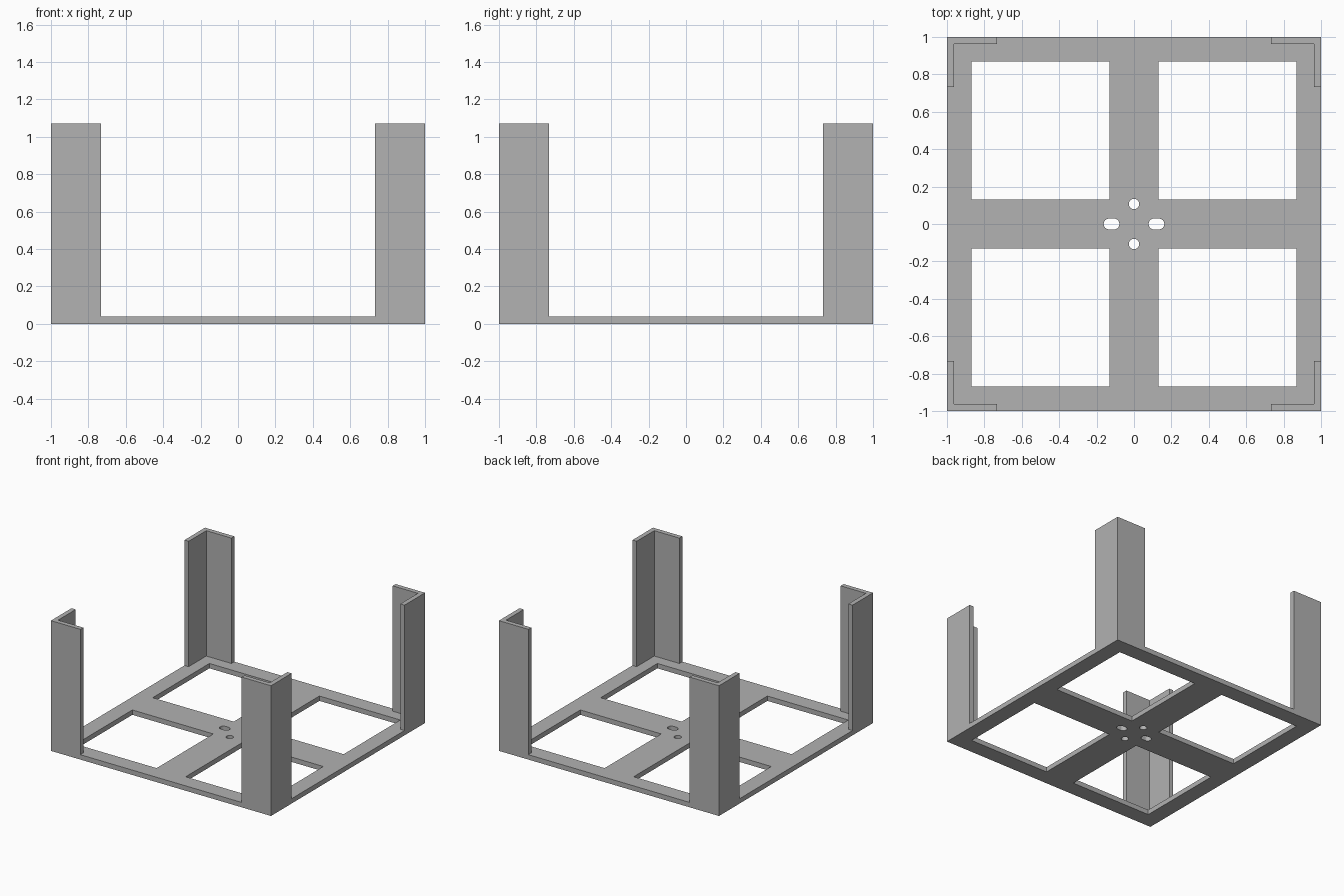
import bpy
import bmesh
from math import cos, sin, pi

if "Cube" in bpy.data.objects:
    bpy.data.objects.remove(bpy.data.objects["Cube"], do_unlink=True)

HALF = 1.0        # half width of the frame
BASE = 0.04       # base plate thickness
HEIGHT = 1.07     # overall height
LEG = 0.267       # width of each corner post flange
WALL = 0.038      # flange thickness
BAR = 0.132       # half width of the cross, and width of the rim

grey = bpy.data.materials.new("plain grey")
grey.use_nodes = True
colour = (0.445, 0.445, 0.445, 1)
grey.diffuse_color = colour
grey.node_tree.nodes["Principled BSDF"].inputs["Base Color"].default_value = colour


def extrude_outlines(name, outlines, bottom, top):
    """Solid plate from a closed outline; further outlines become holes."""
    curve = bpy.data.curves.new(name + " outline", 'CURVE')
    curve.dimensions = '2D'
    curve.fill_mode = 'BOTH'
    curve.extrude = (top - bottom) / 2
    for points in outlines:
        spline = curve.splines.new('POLY')
        spline.points.add(len(points) - 1)
        for target, (x, y) in zip(spline.points, points):
            target.co = (x, y, 0, 1)
        spline.use_cyclic_u = True
    temp = bpy.data.objects.new(name + " outline", curve)
    bpy.context.collection.objects.link(temp)
    bpy.context.view_layer.update()
    graph = bpy.context.evaluated_depsgraph_get()
    mesh = bpy.data.meshes.new_from_object(temp.evaluated_get(graph))
    bpy.data.objects.remove(temp, do_unlink=True)

    # weld caps to walls and place the solid at its height
    bm = bmesh.new()
    bm.from_mesh(mesh)
    bmesh.ops.remove_doubles(bm, verts=bm.verts, dist=0.0005)
    bmesh.ops.translate(bm, verts=bm.verts, vec=(0, 0, (bottom + top) / 2))
    bmesh.ops.recalc_face_normals(bm, faces=bm.faces)
    for face in bm.faces:
        face.smooth = False
        face.material_index = 0
    bm.to_mesh(mesh)
    bm.free()
    mesh.name = name
    mesh.materials.clear()
    mesh.materials.append(grey)
    obj = bpy.data.objects.new(name, mesh)
    bpy.context.collection.objects.link(obj)
    return obj


def rectangle(x0, y0, x1, y1):
    return [(x0, y0), (x1, y0), (x1, y1), (x0, y1)]


def slot(cx, cy, radius, stretch=0.0, steps=32):
    """Round hole, or a slot when stretched along x."""
    points = []
    for i in range(steps):
        a = 2 * pi * (i + 0.5) / steps
        shift = stretch if cos(a) > 0 else -stretch
        points.append((cx + shift + radius * cos(a), cy + radius * sin(a)))
    return points


# base plate with four windows and the central mounting holes
outlines = [rectangle(-HALF, -HALF, HALF, HALF)]
inner = HALF - BAR
for sx in (-1, 1):
    for sy in (-1, 1):
        outlines.append(rectangle(sx * BAR, sy * BAR, sx * inner, sy * inner))
for side in (-1, 1):
    outlines.append(slot(0, side * 0.107, 0.028))
    outlines.append(slot(side * 0.12, 0, 0.029, 0.013))
extrude_outlines("base_plate", outlines, 0, BASE)

# L-shaped corner posts
end, inside = HALF - LEG, HALF - WALL
profile = [(HALF, HALF), (end, HALF), (end, inside),
           (inside, inside), (inside, end), (HALF, end)]
for x_name, sx in (("right", -1), ("left", 1)):
    for y_name, sy in (("front", -1), ("back", 1)):
        extrude_outlines(f"{y_name}_{x_name}_corner_post",
                         [[(sx * x, sy * y) for x, y in profile]], BASE, HEIGHT)
